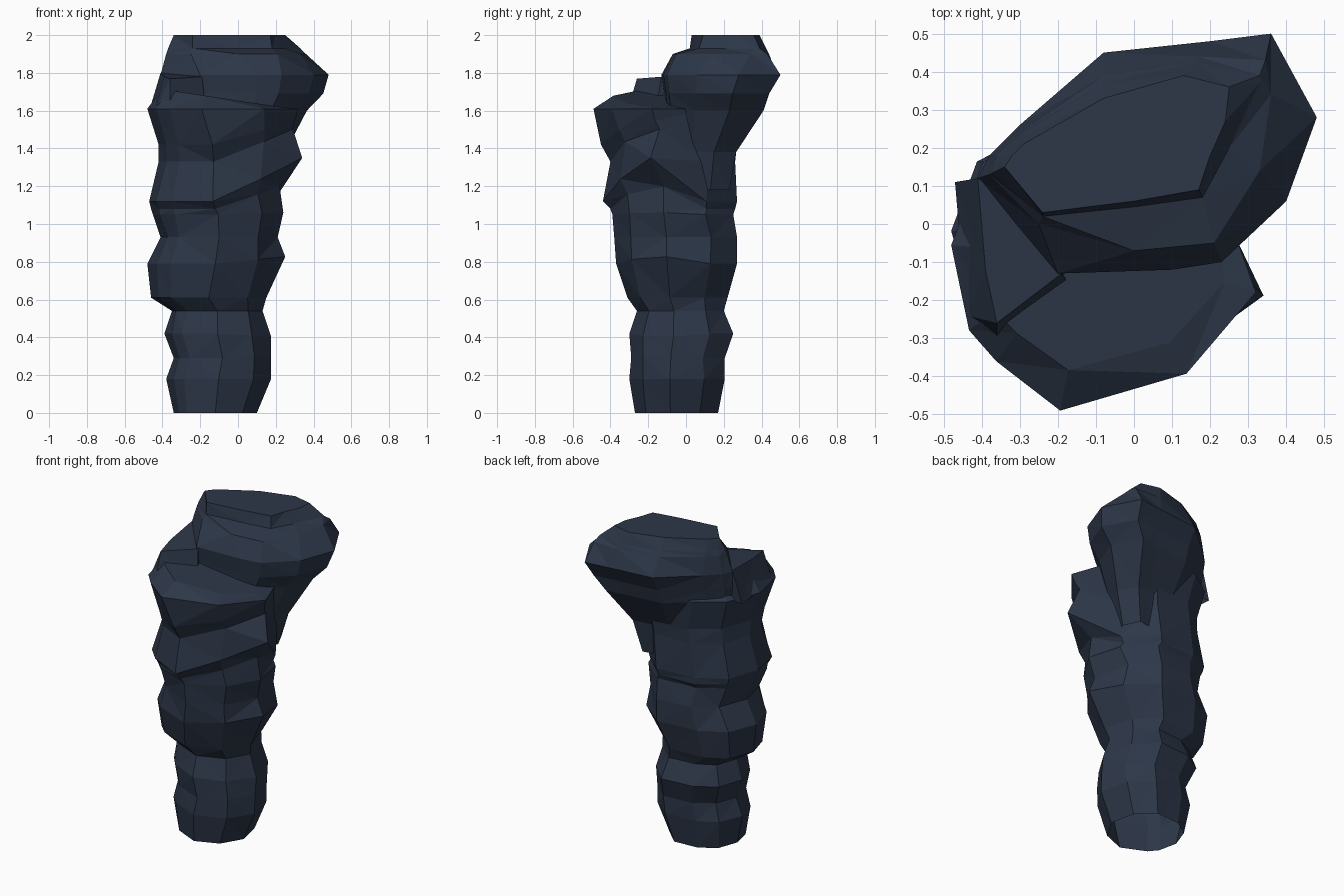
import bpy, bmesh, random

random.seed(4)
stone = bpy.data.materials.new("dark slate")
stone.diffuse_color = (0.026, 0.038, 0.065, 1)


def loft(name, rings):
    """Skin closed rings of 3D points, bottom to top, open below, flat shaded."""
    bm = bmesh.new()
    rows = [[bm.verts.new(p) for p in ring] for ring in rings]
    n = len(rows[0])
    for a, b in zip(rows, rows[1:]):
        for i in range(n):
            j = (i + 1) % n
            bm.faces.new((a[i], a[j], b[j], b[i]))
    bm.faces.new(rows[-1])
    bmesh.ops.triangulate(bm, faces=bm.faces[:])
    me = bpy.data.meshes.new(name)
    bm.to_mesh(me)
    bm.free()
    me.materials.append(stone)
    ob = bpy.data.objects.new(name, me)
    bpy.context.collection.objects.link(ob)
    return ob


# Trunk: one ten-sided outline fitted to x/y bounds at each height;
# the tilt lifts the front right of a ring to make the diagonal ledges
outline = [(0, -1), (.65, -.74), (1, -.15), (.84, .56), (.38, 1),
           (-.35, .95), (-.8, .65), (-1, .1), (-.88, -.45), (-.68, -.69)]
# z, x min, x max, y min, y max, tilt, front corner shift, right corner spur
levels = [
    (0, -.34, .10, -.27, .17, 0, 0, 0),
    (.18, -.38, .175, -.30, .205, 0, 0, 0),
    (.29, -.34, .175, -.29, .205, .05, 0, 0),
    (.42, -.39, .175, -.30, .25, -.05, 0, 0),
    (.54, -.35, .13, -.26, .20, 0, 0, 0),
    (.61, -.46, .15, -.31, .22, 0, 0, 0),
    (.79, -.48, .24, -.37, .27, .10, 0, .01),
    (.93, -.41, .21, -.38, .27, 0, 0, 0),
    (1.05, -.45, .24, -.39, .25, .03, 0, 0),
    (1.08, -.46, .22, -.40, .26, .35, 0, 0),
    (1.12, -.47, .24, -.44, .27, .50, -.05, .10),
    (1.33, -.42, .25, -.40, .26, .42, -.12, .04),
    (1.42, -.42, .26, -.45, .27, .30, -.15, .04),
    (1.61, -.48, .27, -.49, .30, 0, -.24, .05),
]
rings = []
for z, x0, x1, y0, y1, tilt, shift, spur in levels:
    ring = []
    for i, (u, v) in enumerate(outline):
        x = (x0 + x1) / 2 + u * (x1 - x0) / 2
        x += {0: shift * .37, 2: spur}.get(i, 0)
        y = (y0 + y1) / 2 + v * (y1 - y0) / 2 - (.5 * spur if i == 2 else 0)
        lift = tilt * max(0, x + .12) * min(1, max(0, (.5 - v) * 1.6))
        j = 0 if z == 0 or max(abs(u), abs(v)) == 1 else .008
        ring.append((x + random.uniform(-j, j), y + random.uniform(-j, j), z + lift))
    rings.append(ring)
# sloping shoulder on top of the trunk
rings.append([(-.09 + (x + .09) * .80, -.08 + (y + .08) * .74,
               1.68 - .12 * (x + .2)) for x, y, _ in rings[-1]])
loft("rock_trunk", rings)

# Overhanging cap: widest outline, shrunk downward for the sloping underside
wide = [(-.20, -.13), (.10, -.12), (.23, -.10), (.40, .06), (.48, .28), (.36, .50),
        (.20, .48), (-.08, .45), (-.30, .26), (-.38, .18), (-.41, .12)]
ledge = [(-.25, 0), (0, -.07), (.21, -.05), (.33, .14), (.36, .34), (.345, .43),
         (.17, .44), (-.08, .39), (-.30, .24), (-.36, .18), (-.38, .13)]
riser = [(-.24, .02), (0, .045), (.18, .07), (.25, .20), (.33, .37), (.33, .39),
         (.16, .425), (-.08, .37), (-.30, .23), (-.35, .175), (-.37, .135)]
crown = [(-.24, .03), (0, .06), (.17, .09), (.20, .18), (.24, .27), (.25, .36),
         (.13, .39), (-.08, .33), (-.29, .21), (-.32, .18), (-.34, .15)]
# the left end shrinks less, so the underside runs into the trunk
cap = [[(x * (sx if x > 0 else sl), y * sy, z) for x, y in wide]
       for z, sx, sl, sy in ((1.18, .40, .7, .46), (1.38, .52, .85, .53),
                             (1.60, .76, .97, .82), (1.69, .94, 1, .88))]
cap.append([(x, y, 1.79) for x, y in wide])
cap.append([(x, y, 1.90) for x, y in ledge])
cap.append([(x, y, 1.93) for x, y in riser])
cap.append([(x, y, 2.0) for x, y in crown])
loft("rock_cap", cap)

# Small block wedged on the left shoulder
base = [(-.47, .11), (-.44, -.24), (-.36, -.31), (-.17, -.16), (-.20, .10)]
top = [(-.41, .12), (-.39, -.12), (-.36, -.26), (-.19, -.13), (-.26, .02)]
loft("left_block", [[(x, y, 1.60) for x, y in base],
                    [(x, y, 1.79 + .08 * y) for x, y in top]])
